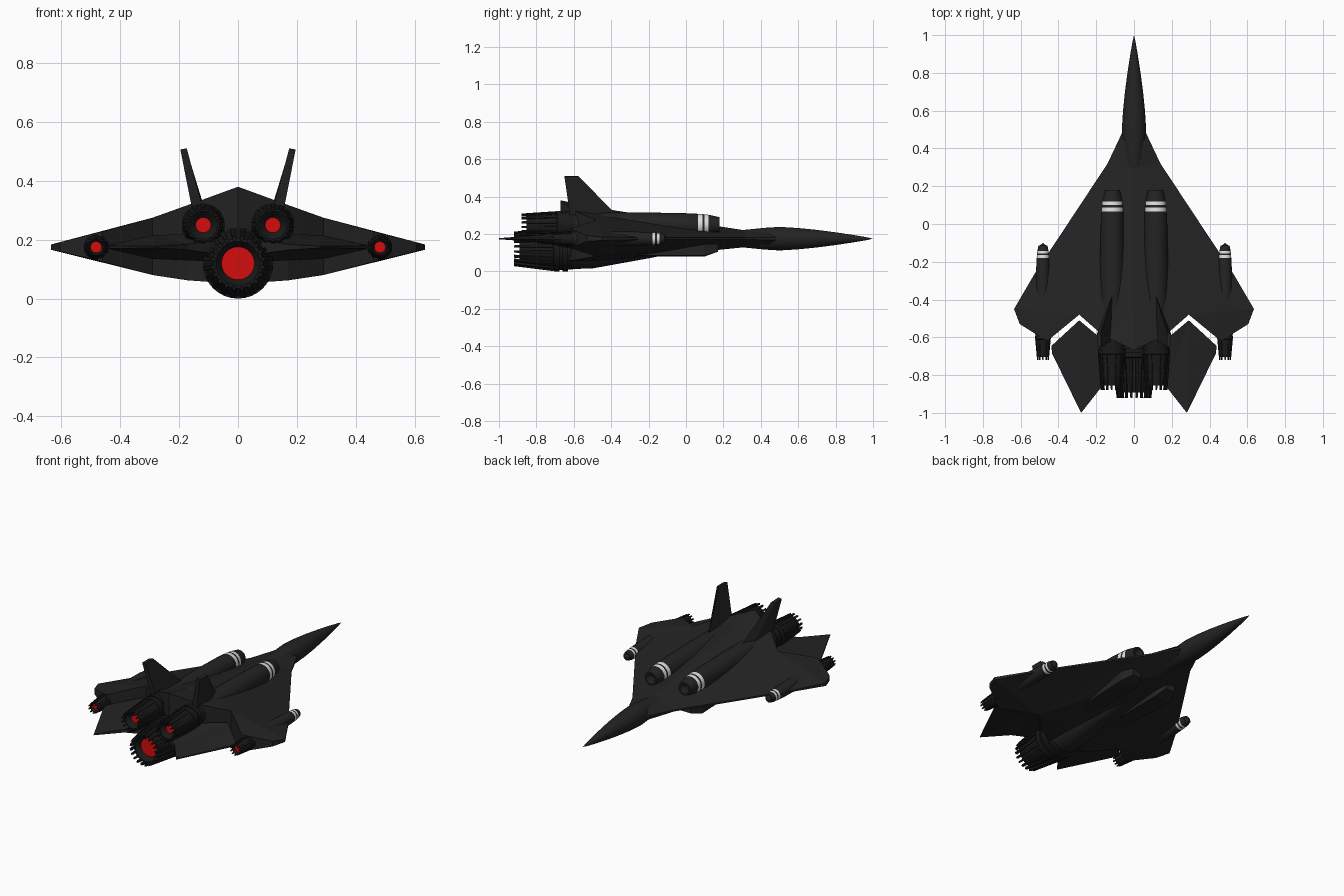
import bpy, bmesh, math
from mathutils import Vector

if "Cube" in bpy.data.objects:
    bpy.data.objects.remove(bpy.data.objects["Cube"])


def material(name, rgb):
    m = bpy.data.materials.new(name)
    m.diffuse_color = (*rgb, 1)
    m.use_nodes = True
    m.node_tree.nodes["Principled BSDF"].inputs["Base Color"].default_value = m.diffuse_color
    return m


HULL = material("hull_black", (0.017, 0.017, 0.017))
DARK = material("engine_black", (0.010, 0.010, 0.010))
WHITE = material("stripe_white", (0.75, 0.75, 0.75))
RED = material("exhaust_red", (0.65, 0.004, 0.004))


def finish(name, bm, mats, smooth=False, mirror=False):
    bmesh.ops.recalc_face_normals(bm, faces=bm.faces)
    me = bpy.data.meshes.new(name)
    bm.to_mesh(me)
    bm.free()
    ob = bpy.data.objects.new(name, me)
    bpy.context.collection.objects.link(ob)
    for m in mats:
        me.materials.append(m)
    if mirror:
        ob.modifiers.new("mirror", 'MIRROR').use_clip = True
    if smooth:
        bpy.ops.object.select_all(action='DESELECT')
        ob.select_set(True)
        bpy.context.view_layer.objects.active = ob
        bpy.ops.object.shade_smooth_by_angle(angle=math.radians(30))
    return ob


def lathe(name, profile, cx, cz, n=28, mats=(HULL,), rule=None, sx=1.0):
    """Revolve (y, r) points about a lengthwise axis; rule(y) picks the material."""
    bm = bmesh.new()
    rings = []
    for y, r in profile:
        if r == 0:
            rings.append([bm.verts.new((cx, y, cz))] * n)
        else:
            rings.append([bm.verts.new((cx + sx * r * math.cos(2 * math.pi * i / n), y,
                                        cz + r * math.sin(2 * math.pi * i / n))) for i in range(n)])
    for k in range(len(rings) - 1):
        a, b = rings[k], rings[k + 1]
        mid = (profile[k][0] + profile[k + 1][0]) / 2
        for i in range(n):
            j = (i + 1) % n
            f = bm.faces.new(list(dict.fromkeys((a[i], a[j], b[j], b[i]))))
            if rule:
                f.material_index = rule(mid, k)
    return finish(name, bm, mats, smooth=True)


def petals(name, cx, cz, n, y0, r0, y1, r1, w, t):
    """Ring of slim tapered bars lying along a nozzle and overhanging its end."""
    bm = bmesh.new()
    for i in range(n):
        a = 2 * math.pi * (i + 0.5) / n
        rad = Vector((math.cos(a), 0, math.sin(a)))
        tan = Vector((-math.sin(a), 0, math.cos(a)))
        c = Vector((cx, 0, cz))
        v = []
        for y, r, s in ((y0, r0, 1), (y1, r1, 0.65)):
            for dr, dt in ((-t, -w), (-t, w), (t, w), (t, -w)):
                v.append(bm.verts.new(c + rad * (r + dr) + tan * dt * s + Vector((0, y, 0))))
        for q in ((0, 1, 2, 3), (4, 5, 6, 7), (0, 1, 5, 4), (1, 2, 6, 5), (2, 3, 7, 6), (3, 0, 4, 7)):
            bm.faces.new([v[k] for k in q])
    return finish(name, bm, (DARK,))


def nozzle(name, cx, cz, y0, y1, r0, r1, red, n):
    """Flared exhaust: banded shroud, recessed red disc, overhanging petals."""
    L = y0 - y1
    prof = [(y0 + 0.03, 0), (y0 + 0.03, r0 * 0.9), (y0, r0 * 0.92), (y0, r0), (y0 - .1 * L, r0),
            (y0 - .1 * L, r0 * .93), (y0 - .16 * L, r0 * .93), (y0 - .16 * L, r0),
            (y0 - .26 * L, r0), (y0 - .27 * L, r0 * .93), (y1 + .1 * L, r1),
            (y1 + .1 * L, r1 * .88), (y1 + .2 * L, red), (y1 + .2 * L, 0)]
    last = len(prof) - 2
    lathe(name, prof, cx, cz, 32, (DARK, RED), lambda y, k: int(k == last))
    petals(name + "_petals", cx, cz, n, y0 - .27 * L, r0 * .93, y1, r1,
           math.pi * r1 / n * 0.62, r0 * 0.06)


def slab(name, pts, mat, faces=None):
    """Mirrored solid from (x, y, top, bottom) points; faces list the skin panels."""
    bm = bmesh.new()
    top = [bm.verts.new((x, y, t)) for x, y, t, b in pts]
    bot = [bm.verts.new((x, y, b)) for x, y, t, b in pts]
    for f in faces or [range(len(pts))]:
        bm.faces.new([top[i] for i in f])
        bm.faces.new([bot[i] for i in f])
    for e in [e for e in bm.edges if e.is_boundary and e.verts[0] in top]:
        i, j = (top.index(v) for v in e.verts)
        if abs(pts[i][0]) + abs(pts[j][0]) > 0:      # leave the centre line open
            bm.faces.new((top[i], top[j], bot[j], bot[i]))
    return finish(name, bm, (mat,), mirror=True)


# Faceted delta hull: four ridge points, then the outline from nose to tail
hull = [(0, .5, .225, .125), (0, .3, .222, .128), (0, -.48, .341, .05), (0, -.67, .38, .05),
        (.055, .5, .182, .168), (.14, .32, .18, .17), (.53, -.27, .18, .17),
        (.635, -.45, .184, .166), (.605, -.53, .192, .16), (.46, -.62, .228, .125),
        (.29, -.48, .275, .08), (.17, -.585, .318, .062)]
slab("delta_hull", hull, HULL,
     [(0, 4, 5, 1), (1, 5, 10), (1, 10, 2), (5, 6, 10), (6, 7, 10), (7, 8, 9), (7, 9, 10),
      (2, 10, 11), (2, 11, 3)])

# Long needle nose
lathe("needle_nose", [(1, 0), (.97, .007), (.9, .019), (.8, .034), (.7, .047), (.6, .057), (.5, .063),
                      (.42, .058), (.32, .048), (.15, .035), (.15, 0)], 0, .175, 32, sx=1.02)

# Rear stabilisers behind the chevron gap
slab("rear_stabiliser", [(.29, -.51, .215, .135), (.437, -.645, .182, .168), (.434, -.685, .18, .17),
                         (.28, -1, .178, .172), (.17, -.86, .185, .165), (.06, -.78, .2, .15),
                         (.06, -.66, .225, .125), (.17, -.61, .22, .13)], HULL,
     [(0, 1, 2), (0, 2, 3), (0, 3, 4), (0, 4, 7), (4, 5, 7), (5, 6, 7)])

# Canted tail fins
bm = bmesh.new()
lower = [(.112, -.37, .30), (.145, -.46, .30), (.155, -.62, .30), (.118, -.62, .30)]
upper = [(.176, -.575, .51), (.196, -.58, .507), (.196, -.65, .507), (.174, -.65, .51)]
lo, up = [[bm.verts.new(p) for p in ring] for ring in (lower, upper)]
bm.faces.new(lo)
bm.faces.new(up)
for i in range(4):
    j = (i + 1) % 4
    bm.faces.new((lo[i], lo[j], up[j], up[i]))
finish("tail_fin", bm, (HULL,), mirror=True)

# Underside intake fairings
slab("lower_intake", [(.09, .17, .17, .105), (.15, .17, .17, .105), (.18, .1, .17, .085), (.17, -.17, .17, .085),
                      (.12, -.35, .17, .085), (.07, -.17, .17, .08), (.07, .1, .17, .08)], HULL,
     [(0, 1, 2, 6), (2, 3, 5, 6), (3, 4, 5)])

# Main lower engine
lathe("main_engine_nacelle", [(-.1, 0), (-.1, .03), (-.2, .05), (-.5, .104), (-.64, .108), (-.64, 0)], 0, .12, 32)
nozzle("main_nozzle", 0, .12, -.63, -.92, .12, .085, .056, 20)

for side, s in (("left", -1), ("right", 1)):
    # Upper nacelles with two white bands
    lathe(side + "_upper_nacelle",
          [(.15, 0), (.18, .03), (.18, .04), (.12, .053), (.10, .055), (.088, .056), (.065, .058),
           (0, .061), (-.2, .065), (-.45, .066), (-.64, .068), (-.64, 0)], s * .115, .25, 28,
          (HULL, WHITE), lambda y, k: int(k in (3, 5)))
    nozzle(side + "_upper_nozzle", s * .118, .25, -.62, -.88, .073, .055, .026, 14)
    # Small wing pods with two white bands
    lathe(side + "_wing_pod",
          [(-.10, 0), (-.115, .018), (-.115, .024), (-.143, .030), (-.155, .031), (-.165, .032),
           (-.18, .033), (-.25, .037), (-.4, .039), (-.58, .041), (-.6, .038), (-.6, 0)], s * .482, .175, 24,
          (HULL, WHITE), lambda y, k: int(k in (3, 5)))
    nozzle(side + "_pod_nozzle", s * .482, .175, -.57, -.72, .042, .029, .019, 10)
